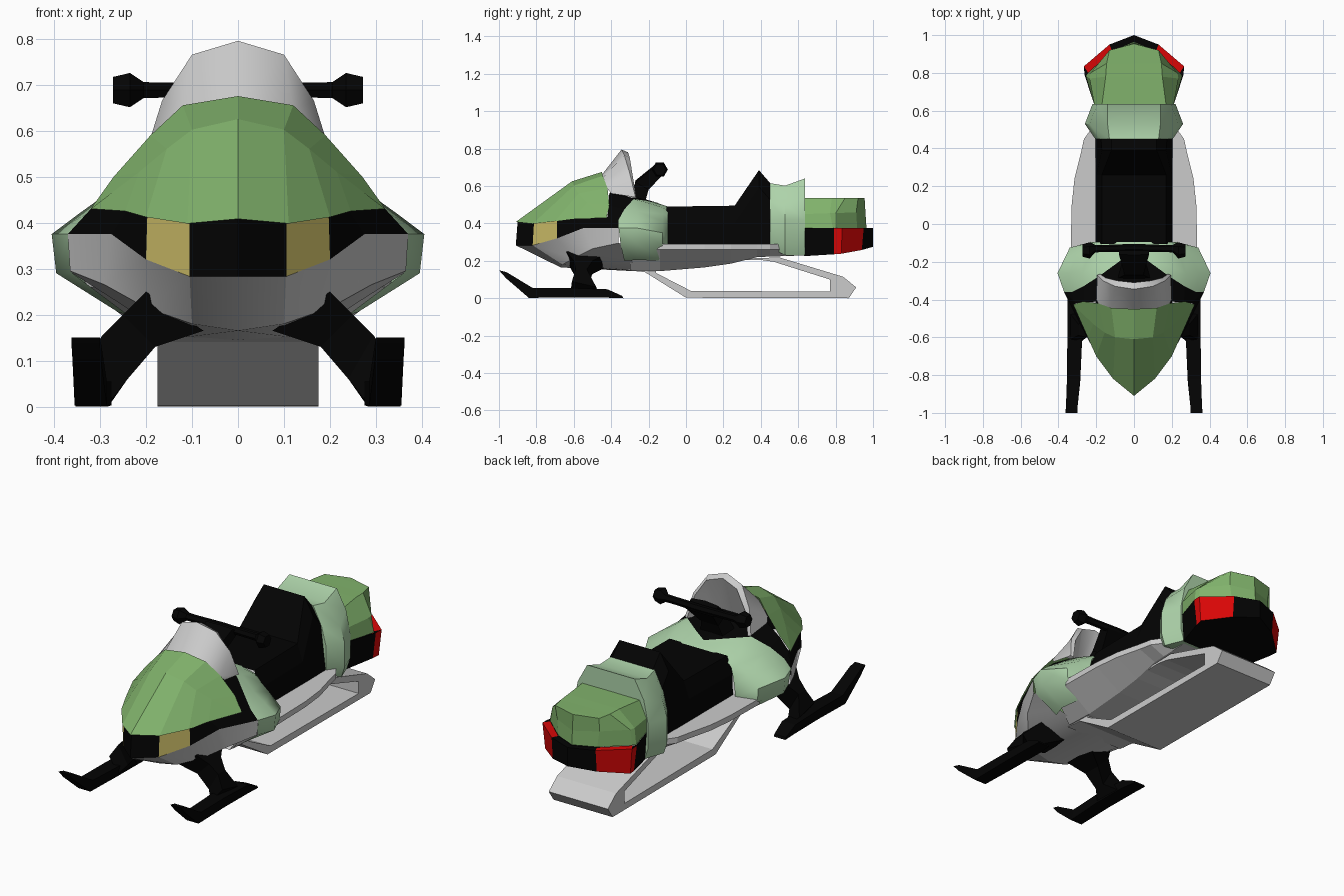
import bpy, bmesh, math

COL = {"green": (.22, .45, .15, 1), "pale": (.42, .65, .40, 1), "black": (.001, .001, .001, 1),
       "red": (.70, .002, .002, 1), "yellow": (.62, .52, .14, 1)}


def material(key):
    m = bpy.data.materials.get(key) or bpy.data.materials.new(key)
    m.diffuse_color = COL[key]
    return m


def finish(name, bm, colours, smooth=0):
    """Turn a right-hand half into a mirrored object."""
    bmesh.ops.remove_doubles(bm, verts=bm.verts[:], dist=.0005)
    bmesh.ops.recalc_face_normals(bm, faces=bm.faces[:])
    me = bpy.data.meshes.new(name)
    bm.to_mesh(me)
    bm.free()
    ob = bpy.data.objects.new(name, me)
    bpy.context.collection.objects.link(ob)
    for c in colours:
        me.materials.append(material(c))
    md = ob.modifiers.new("mirror", "MIRROR")
    md.use_clip = True
    if smooth:
        bpy.ops.object.select_all(action='DESELECT')
        ob.select_set(True)
        bpy.context.view_layer.objects.active = ob
        bpy.ops.object.shade_smooth_by_angle(angle=math.radians(smooth))
    return ob


def loft(name, rings, colours=(), caps=False, closed=False, accent=None, smooth=0):
    """Skin between rings of points; accent = segment index using the second colour."""
    bm = bmesh.new()
    vs = [[bm.verts.new(p) for p in r] for r in rings]
    n = len(rings[0])
    for a, b in zip(vs, vs[1:]):
        for i in range(n if closed else n - 1):
            j = (i + 1) % n
            f = bm.faces.new((a[i], a[j], b[j], b[i]))
            f.material_index = int(i == accent)
    if caps:
        bm.faces.new(vs[0])
        bm.faces.new(vs[-1])
    return finish(name, bm, colours, smooth)


def at_y(y, pts):
    return [(x, y, z) for x, z in pts]


# Hood
rim = [(0, -.91, .408), (.11, -.82, .398), (.2, -.70, .412), (.245, -.6, .425), (.32, -.43, .43)]
arch = [(0, -.45, .675), (.12, -.445, .655), (.19, -.42, .59), (.27, -.41, .50), (.32, -.425, .43)]
mid = [(0, -.61, .625), (.1, -.60, .602), (.155, -.575, .56), (.215, -.53, .51), (.32, -.43, .43)]
loft("hood", [rim, mid, arch], ["green"])

# Nose band with headlights
band_top = [(0, -.90, .412), (.105, -.813, .402), (.197, -.69, .416), (.24, -.59, .428), (.315, -.41, .435)]
band_low = [(0, -.91, .283), (.105, -.82, .283), (.2, -.69, .32), (.275, -.55, .375), (.37, -.36, .375)]
loft("nose_band_headlights", [band_top, band_low], ["black", "yellow"], accent=1)

# Grey nose belly
loft("nose_belly", [
    band_low,
    [(0, -.67, .165), (.1, -.66, .18), (.2, -.60, .215), (.29, -.50, .265), (.365, -.36, .295)],
    [(0, -.28, .145), (.12, -.28, .15), (.2, -.28, .185), (.25, -.30, .22), (.36, -.34, .29)]], smooth=25)

# Windshield
loft("windshield", [
    [(0, -.45, .66), (.12, -.445, .645), (.19, -.42, .585), (.2, -.40, .56)],
    [(0, -.345, .795), (.1, -.33, .765), (.165, -.30, .665), (.195, -.27, .54)],
    [(0, -.31, .78), (.09, -.30, .75), (.15, -.285, .655), (.18, -.265, .535)],
    [(0, -.37, .58), (.07, -.37, .58), (.12, -.35, .56), (.16, -.30, .535)]], smooth=45)

# Black dash and cowl between hood and side panels
front_edge = [(0, -.15, .51), (.08, -.20, .52), (.19, -.28, .53), (.268, -.33, .475),
              (.328, -.36, .42), (.37, -.36, .375)]
loft("cowl", [[(0, -.40, .58), (.1, -.40, .575), (.19, -.41, .56), (.265, -.415, .495),
               (.315, -.42, .43), (.37, -.36, .375)], front_edge], ["black"])

# Pale flared side panels
loft("side_panels", [
    front_edge + [(.36, -.35, .29), (.24, -.33, .20)],
    [(0, -.14, .505), (.085, -.17, .51), (.18, -.22, .515), (.275, -.26, .465), (.345, -.26, .42),
     (.405, -.26, .375), (.395, -.26, .29), (.26, -.26, .205)],
    at_y(-.125, [(0, .50), (.09, .50), (.17, .485), (.225, .45), (.275, .41), (.34, .35), (.335, .28), (.25, .20)]),
    at_y(-.095, [(0, .49), (.09, .49), (.17, .47), (.20, .44), (.21, .40), (.22, .34), (.225, .29), (.22, .25)])],
    ["pale"], smooth=50)

# Seat with backrest
loft("seat", [at_y(y, [(0, z), (w, z), (s, z - .09), (.205, .27)]) for y, z, w, s in
              [(-.105, .49, .17, .2), (.26, .495, .17, .2), (.39, .685, .12, .17), (.455, .61, .12, .175)]],
     ["black"])

# Tunnel with running boards
loft("tunnel_running_boards",
     [at_y(y, [(0, .29), (x, .29), (x, .26), (.18, zb), (0, zb)]) for y, x, zb in
      [(-.3, .25, .15), (-.14, .335, .145), (.1, .33, .165), (.24, .315, .185),
       (.38, .28, .22), (.45, .265, .223), (.52, .215, .225), (.65, .18, .23)]])

# Track loop: outer and inner outlines swept across the width
outer = [(-.32, .15), (-.22, .14), (0, .003), (.87, 0), (.91, .058), (.84, .115), (.5, .218), (-.2, .2)]
inner = [(-.16, .185), (-.16, .135), (.025, .04), (.77, .035), (.77, .10), (.47, .195), (.40, .205), (-.1, .195)]
tb = bmesh.new()
loops = [[tb.verts.new((x, y, z)) for y, z in o] for x, o in
         [(0, outer), (.175, outer), (.175, inner), (0, inner)]]
for a, b in zip(loops, loops[1:]):
    for i in range(8):
        j = (i + 1) % 8
        tb.faces.new((a[i], a[j], b[j], b[i]))
finish("track", tb, [])

# Pale rear collar behind the seat
loft("rear_collar", [at_y(y, [(0, z), (t, z), (w - .025, z - .1), (w, .42), (w, .29), (w - .02, b), (0, b)])
                     for y, z, t, w, b in [(.45, .615, .13, .205, .27), (.53, .602, .14, .26, .23),
                                           (.635, .64, .14, .22, .228)]],
     ["pale"], caps=True, smooth=40)

# Green tail cover
cover = [(.21, .63), (.255, .785), (.243, .80), (.115, .915), (0, .965)]
loft("tail_cover", [
    [(x, y, .376) for x, y in cover],
    [(.21, .63, .45), (.235, .77, .455), (.23, .80, .455), (.125, .91, .46), (0, .96, .45)],
    [(.17, .63, .535), (.15, .78, .537), (.145, .85, .535), (.13, .92, .535), (0, .955, .535)],
    [(0, y, .536) for y in (.63, .78, .85, .92, .955)]], ["green"])

# Tail band with rear lights
plan = [(.21, .63), (.262, .79), (.265, .835), (.13, .95), (0, 1.0)]
lights = loft("tail_band_lights", [
    [(x, y, .374) for x, y in cover],
    [(x, y, .375) for x, y in plan],
    [(.2, .63, .225), (.245, .79, .235), (.252, .83, .238), (.13, .94, .258), (0, 1.0, .275)],
    [(0, y, z) for y, z in ((.63, .225), (.79, .235), (.83, .24), (.94, .258), (1.0, .275))]],
    ["black", "red"], accent=2)
for f in lights.data.polygons:
    if f.center.z < .27:
        f.material_index = 0
    elif f.center.z < .33 and .78 < f.center.y < .85:
        f.material_index = 1

# Steering post
loft("steering_post", [
    [(0, -.29, .54), (.09, -.29, .53), (.07, -.22, .51), (0, -.22, .51)],
    [(0, -.27, .63), (.05, -.27, .62), (.05, -.20, .58), (0, -.20, .58)],
    [(0, -.165, .715), (.08, -.16, .71), (.08, -.11, .675), (0, -.11, .675)]],
    ["black"], caps=True, closed=True)

# Handlebar with hexagonal grips
loft("handlebar", [[(x, y + r * math.cos(a * math.pi / 3), .688 + r * math.sin(a * math.pi / 3))
                    for a in range(6)]
                   for x, y, r in [(0, -.125, .02), (.165, -.13, .019), (.205, -.13, .02),
                                   (.235, -.14, .043), (.272, -.14, .033)]],
     ["black"], caps=True, closed=True)

# Front suspension legs
loft("front_leg", [
    [(.075, -.62, .165), (.2, -.64, .25), (.2, -.41, .25), (.075, -.43, .165)],
    [(.18, -.60, .13), (.25, -.60, .20), (.25, -.50, .20), (.18, -.50, .13)],
    [(.24, -.59, .06), (.295, -.59, .155), (.295, -.53, .155), (.24, -.53, .06)],
    [(.275, -.62, .015), (.335, -.61, .09), (.335, -.48, .06), (.275, -.46, .01)]],
    ["black"], caps=True, closed=True)

# Skis: paired inner/outer edges follow the upturned tip
loft("front_ski", [[(a, y, z), (b, y, z), (b, y + d, z - t), (a, y + d, z - t)] for y, z, d, t, a, b in
                   [(-1.0, .15, .01, .012, .30, .362), (-.96, .14, 0, .035, .298, .36),
                    (-.82, .055, -.02, .053, .285, .355), (-.62, .055, 0, .05, .275, .353),
                    (-.42, .048, 0, .045, .275, .353), (-.34, .012, .005, .012, .285, .353)]],
     ["black"], caps=True, closed=True)
